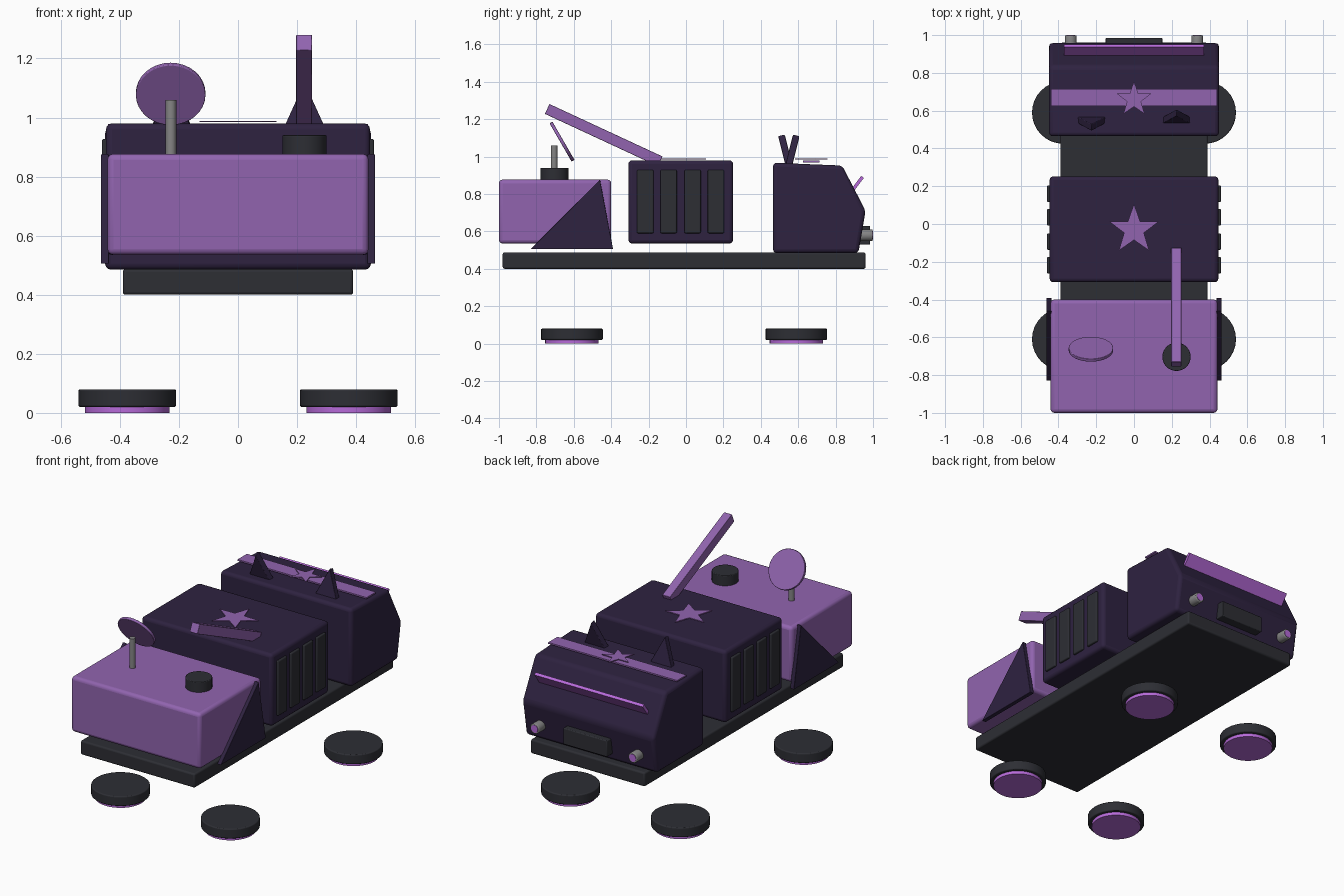
import bpy, math
from mathutils import Matrix, Vector

if "Cube" in bpy.data.objects:
    bpy.data.objects.remove(bpy.data.objects["Cube"])


def mat(name, hexcol):
    def lin(c):
        c /= 255
        return c / 12.92 if c <= 0.04045 else ((c + 0.055) / 1.055) ** 2.4
    m = bpy.data.materials.new(name)
    m.diffuse_color = [lin(int(hexcol[i:i + 2], 16)) for i in (0, 2, 4)] + [1]
    m.use_nodes = True
    m.node_tree.nodes["Principled BSDF"].inputs["Base Color"].default_value = m.diffuse_color
    return m


PURPLE = mat("purple", "9164AF")
DARK = mat("dark purple", "2E2240")
CHARCOAL = mat("charcoal", "2D2E34")
GREY = mat("grey", "858585")
ACCENT = mat("bright purple", "B66AD8")


def finish(ob, name, m, bevel=0):
    ob.name = name
    ob.data.materials.append(m)
    if bevel:
        b = ob.modifiers.new("bevel", "BEVEL")
        b.width, b.segments, b.limit_method = bevel, 3, "ANGLE"
        b.angle_limit = math.radians(20)
    bpy.ops.object.select_all(action="DESELECT")
    ob.select_set(True)
    bpy.context.view_layer.objects.active = ob
    bpy.ops.object.shade_smooth_by_angle(angle=math.radians(35))
    return ob


def box(name, x, y, z, m, bevel=0):
    """Box from (min, max) ranges."""
    bpy.ops.mesh.primitive_cube_add(size=1)
    ob = bpy.context.object
    r = (x, y, z)
    ob.data.transform(Matrix.Translation([(a + b) / 2 for a, b in r])
                      @ Matrix.Diagonal([b - a for a, b in r] + [1]))
    return finish(ob, name, m, bevel)


def cyl(name, loc, r, depth, m, rot=(0, 0, 0), bevel=0, sides=32):
    bpy.ops.mesh.primitive_cylinder_add(vertices=sides, radius=r, depth=depth,
                                        location=loc, rotation=rot)
    return finish(bpy.context.object, name, m, bevel)


def prism(name, pts, depth, m, matrix, bevel=0):
    """Extrude a counter-clockwise 2D outline along +local z, then place it."""
    n = len(pts)
    verts = [(a, b, 0) for a, b in pts] + [(a, b, depth) for a, b in pts]
    faces = [list(range(n))[::-1], list(range(n, 2 * n))]
    faces += [[i, (i + 1) % n, (i + 1) % n + n, i + n] for i in range(n)]
    me = bpy.data.meshes.new(name)
    me.from_pydata(verts, [], faces)
    me.transform(matrix)
    ob = bpy.data.objects.new(name, me)
    bpy.context.collection.objects.link(ob)
    return finish(ob, name, m, bevel)


def side_plane(x):
    """Local (a, b, c) -> world (x + c, a, b)."""
    return Matrix(((0, 0, 1, x), (1, 0, 0, 0), (0, 1, 0, 0), (0, 0, 0, 1)))


# Chassis
box("chassis", (-.39, .39), (-.98, .96), (.40, .487), CHARCOAL, .01)

# Wheels lying flat with hubs underneath
for sx in (-1, 1):
    for y in (-.61, .59):
        cyl("wheel", (sx * .375, y, .05), .165, .06, CHARCOAL, bevel=.006)
        cyl("hub", (sx * .375, y, .0125), .143, .025, ACCENT)

# Front hood and middle body
box("hood", (-.442, .442), (-1, -.40), (.535, .877), PURPLE, .02)
box("middle_body", (-.447, .447), (-.308, .252), (.535, .98), DARK, .02)

# Rear cab with sloping back
cab = [(.465, .485), (.922, .485), (.96, .71), (.835, .952), (.465, .967)]
prism("cab", cab, .90, DARK, side_plane(-.45), .02)

# Side vents and triangular fenders
for s in (-1, 1):
    for y in (-.218, -.093, .035, .160):
        box("vent", sorted((s * .43, s * .46)), (y - .044, y + .044), (.59, .928),
            CHARCOAL, .006)
    prism("fender", [(-.83, .505), (-.39, .505), (-.46, .877)], .027, DARK,
          side_plane(.437 if s > 0 else -.464), .003)

# Stripe and stars on the roofs
box("roof_stripe", (-.44, .44), (.625, .715), (.969, .978), PURPLE)


def star(name, y, z, r):
    pts = []
    for i in range(10):
        a = math.pi / 2 + i * math.pi / 5
        q = r if i % 2 == 0 else r * .4
        pts.append((q * math.cos(a), q * math.sin(a)))
    prism(name, pts, .005, PURPLE, Matrix.Translation((0, y, z)))


star("body_star", -.03, .984, .137)
star("cab_star", .66, .984, .096)

# Ears: triangular plates, one tipped forward and one back
for x, y, tilt in ((-.225, .55, 14), (.225, .55, -14)):
    place = (Matrix.Translation((x, y, .955)) @ Matrix.Rotation(math.radians(90 + tilt), 4, "X")
             @ Matrix.Translation((0, 0, -.018)))
    prism("ear", [(-.073, 0), (.073, 0), (0, .165)], .036, DARK, place, .004)

# Rear visor, tilted outward
place = Matrix.Translation((0, .918, .857)) @ Matrix.Rotation(math.radians(53), 4, "X")
v = box("rear_visor", (-.37, .37), (-.043, .043), (-.009, .009), ACCENT)
v.data.transform(place)

# Rear plate and lamps
box("rear_plate", (-.15, .15), (.92, .985), (.53, .63), CHARCOAL, .005)
for s in (-1, 1):
    cyl("lamp", (s * .335, .961, .58), .032, .074, GREY, (math.pi / 2, 0, 0), .005, 16)
    cyl("lamp_lens", (s * .335, .995, .58), .023, .01, ACCENT, (math.pi / 2, 0, 0), sides=16)

# Arm with its round base
cyl("arm_base", (.225, -.703, .905), .075, .07, CHARCOAL, bevel=.004)
ang = math.radians(-24.9)
d = Vector((0, math.cos(ang), math.sin(ang)))
up = Vector((0, -math.sin(ang), math.cos(ang)))
mid = Vector((.224, -.73, 1.281)) + d * .333 - up * .029
arm = box("arm", (-.027, .027), (-.333, .333), (-.029, .029), PURPLE, .003)
arm.data.transform(Matrix.Translation(mid) @ Matrix.Rotation(ang, 4, "X"))

# Dish and its post
cyl("dish_post", (-.227, -.705, .96), .018, .2, GREY, sides=12)
cyl("dish", (-.228, -.663, 1.08), .118, .018, PURPLE, (math.radians(-60), 0, 0), .003)
